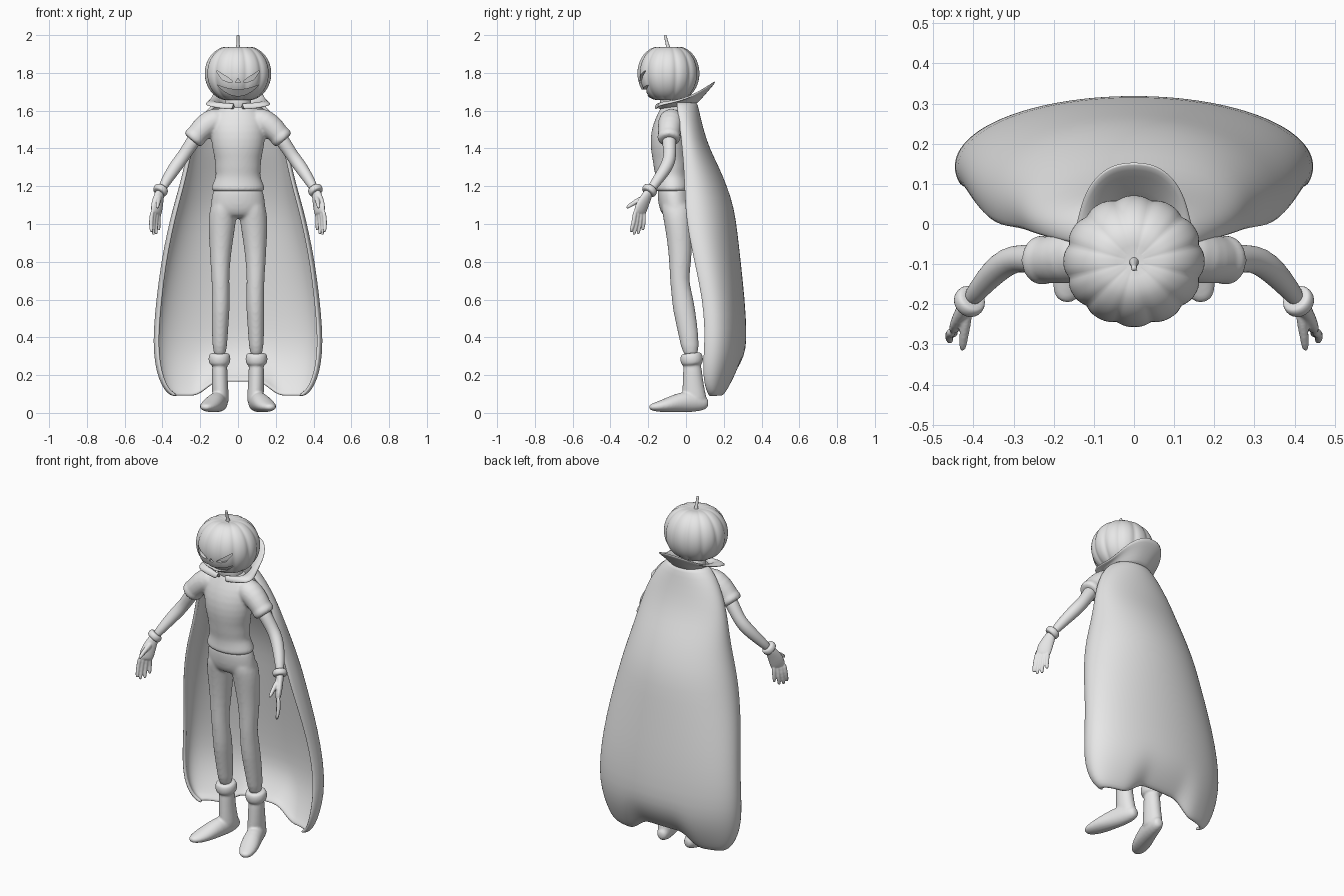
import bpy, bmesh, math
from mathutils import Vector

cube = bpy.data.objects.get("Cube")
if cube:
    bpy.data.objects.remove(cube, do_unlink=True)

GREY = (0.8, 0.8, 0.8, 1)
mat = bpy.data.materials.new("plain_grey")
mat.use_nodes = True
mat.diffuse_color = GREY
mat.node_tree.nodes["Principled BSDF"].inputs["Base Color"].default_value = GREY


def finish(name, bm, mirror=False, solid=0, subsurf=0):
    bmesh.ops.recalc_face_normals(bm, faces=bm.faces)
    for f in bm.faces:
        f.smooth = True
    me = bpy.data.meshes.new(name)
    bm.to_mesh(me)
    bm.free()
    me.materials.append(mat)
    ob = bpy.data.objects.new(name, me)
    bpy.context.collection.objects.link(ob)
    if mirror:
        ob.modifiers.new("Mirror", 'MIRROR').use_mirror_merge = False
    if solid:
        m = ob.modifiers.new("Solidify", 'SOLIDIFY')
        m.thickness, m.offset = solid, 0
    if subsurf:
        m = ob.modifiers.new("Subdivision", 'SUBSURF')
        m.levels = m.render_levels = subsurf
    return ob


def skin(bm, rows, closed):
    for a, b in zip(rows, rows[1:]):
        n = len(a)
        for i in range(n if closed else n - 1):
            j = (i + 1) % n
            bm.faces.new((a[i], a[j], b[j], b[i]))


def loft(name, rings, mirror=True, flat=False, n=16, twist=0):
    """Skin through elliptical rings (x, y, z, ru, rv) along a path."""
    bm, rows = bmesh.new(), []
    pts = [Vector(r[:3]) for r in rings]
    for i, r in enumerate(rings):
        d = pts[min(i + 1, len(pts) - 1)] - pts[max(i - 1, 0)]
        d = Vector((0, 0, 1)) if flat else d.normalized()
        u = (Vector((1, 0, 0)) - d * d.x).normalized()
        v = d.cross(u)
        u, v = u * math.cos(twist) + v * math.sin(twist), v * math.cos(twist) - u * math.sin(twist)
        angles = [math.tau * k / n for k in range(n)]
        rows.append([bm.verts.new(pts[i] + u * math.cos(a) * r[3] + v * math.sin(a) * r[4])
                     for a in angles])
    skin(bm, rows, True)
    bm.faces.new(rows[0])
    bm.faces.new(rows[-1])
    return finish(name, bm, mirror, subsurf=1)


def cuff(name, p, d, ru, rv, h):
    """Soft rolled band around a limb."""
    p, d = Vector(p), Vector(d).normalized()
    return loft(name, [(*(p + d * h * t), ru * s, rv * s)
                       for t, s in ((-1, .72), (-.9, .92), (0, 1.03), (.9, .92), (1, .72))])


def blend(name, parts, voxel, rounds):
    """Fuse overlapping parts into one soft surface."""
    bpy.ops.object.select_all(action='DESELECT')
    for ob in parts:
        ob.select_set(True)
    bpy.context.view_layer.objects.active = parts[0]
    bpy.ops.object.convert(target='MESH')
    bpy.ops.object.join()
    ob = bpy.context.view_layer.objects.active
    ob.name = name
    m = ob.modifiers.new("Remesh", 'REMESH')
    m.mode, m.voxel_size, m.use_smooth_shade = 'VOXEL', voxel, True
    m = ob.modifiers.new("Smooth", 'SMOOTH')
    m.factor, m.iterations = .5, rounds


# Pumpkin head: squared sphere with ribs that fade toward a dimpled top
HX, HY, HZ, CY, CZ = .176, .164, .151, -.093, 1.797
bm, rows = bmesh.new(), []
for j in range(1, 36):
    phi = math.pi * j / 36
    s = math.sin(phi) ** .8
    row = []
    for i in range(120):
        a = math.tau * i / 120
        rib = 1 - .058 * s * (1 - math.sqrt(.02 + .98 * math.cos(6 * a) ** 2)) ** 1.5
        dent = .02 * max(0, 1 - s / .55) ** 1.5
        z = HZ * math.cos(phi) * (.6 + .4 * rib) - math.copysign(dent, math.cos(phi))
        row.append(bm.verts.new((HX * s * rib * math.cos(a), CY + HY * s * rib * math.sin(a), CZ + z)))
    rows.append(row)
skin(bm, rows, True)
bm.faces.new(rows[0])
bm.faces.new(rows[-1])
head = finish("pumpkin_head", bm)


def carve(columns, side=1):
    """Cut a recess whose outline is given as columns (x, z_low, z_high)."""
    bm, rows = bmesh.new(), []
    for x, lo, hi in columns:
        row = []
        for z, back in ((lo, 0), (hi, 0), (hi, 1), (lo, 1)):
            f = max(.1, 1 - ((z - CZ) / HZ) ** 2) ** .4
            y = CY - HY * f * math.sqrt(max(.05, 1 - (x / HX / f) ** 2)) + .024 if back else -.32
            row.append(bm.verts.new((x * side, y, z)))
        rows.append(row)
    skin(bm, rows, True)
    bm.faces.new(rows[0])
    bm.faces.new(rows[-1])
    bmesh.ops.triangulate(bm, faces=bm.faces)
    cutter = finish("face_cutter", bm)
    cutter.hide_render = True
    m = head.modifiers.new("Carve", 'BOOLEAN')
    m.operation, m.solver, m.object = 'DIFFERENCE', 'EXACT', cutter
    bpy.context.view_layer.objects.active = head
    bpy.ops.object.modifier_apply(modifier=m.name)
    bpy.data.objects.remove(cutter, do_unlink=True)


# Carved face: slanted eyes, nose, curved grin
for side in (1, -1):
    carve([(.03, 1.753, 1.758), (.055, 1.753, 1.776), (.085, 1.765, 1.795), (.112, 1.806, 1.813)], side)
carve([(-.012, 1.75, 1.753), (0, 1.75, 1.772), (.012, 1.75, 1.753)])
grin = []
for i in range(-8, 9):
    t = i / 8
    low = 1.678 + .055 * t * t
    grin.append((.108 * t, low, low + .03 * (1 - t * t) + .003))
carve(grin)
bpy.ops.object.select_all(action='DESELECT')
head.select_set(True)
bpy.context.view_layer.objects.active = head
bpy.ops.object.shade_smooth_by_angle(angle=math.radians(40))

# Stem
loft("stem", [(0, CY, 1.89, .022, .022), (0, CY, 1.925, .015, .015), (0, -.098, 1.95, .008, .008),
              (0, -.11, 1.995, .008, .008), (0, -.111, 2.001, .007, .007)], mirror=False, n=10)

# Neck
loft("neck", [(0, -.065, 1.56, .07, .06), (0, -.07, 1.63, .07, .065), (0, -.08, 1.69, .075, .07)],
     mirror=False, flat=True)

# Shirt with rolled sleeves
shirt = [(1.635, .07, -.065, .06), (1.61, .105, -.068, .068), (1.56, .145, -.078, .085),
         (1.49, .146, -.088, .099), (1.41, .14, -.09, .1), (1.34, .122, -.083, .094),
         (1.3, .123, -.08, .092), (1.26, .117, -.077, .086), (1.235, .125, -.074, .088),
         (1.205, .138, -.07, .093), (1.18, .145, -.07, .097), (1.168, .125, -.07, .082)]
blend("shirt", [
    loft("shirt_body", [(0, y, z, rx, ry) for z, rx, y, ry in shirt], mirror=False, flat=True, n=24),
    loft("sleeve", [(.07, -.07, 1.555, .06, .06), (.12, -.076, 1.552, .073, .073),
                    (.175, -.085, 1.52, .066, .066), (.215, -.09, 1.475, .058, .06),
                    (.235, -.09, 1.455, .054, .057)]),
    cuff("sleeve_cuff", (.228, -.09, 1.46), (.6, 0, -.7), .061, .064, .024)], .008, 5)

# Trousers
seat = [(1.21, .12, -.07, .078), (1.17, .136, -.066, .087), (1.1, .147, -.057, .09),
        (1.06, .148, -.05, .083), (1.03, .125, -.045, .065)]
leg = [(1.13, .07, -.055, .07, .083), (1.06, .079, -.048, .075, .08), (1, .085, -.042, .074, .074),
       (.9, .09, -.033, .063, .067), (.8, .094, -.03, .054, .06), (.7, .093, -.036, .047, .05),
       (.62, .091, -.02, .049, .058), (.54, .092, -.01, .049, .061), (.42, .096, .013, .043, .055),
       (.28, .097, .028, .037, .044)]
blend("trousers", [
    loft("trouser_seat", [(0, y, z, rx, ry) for z, rx, y, ry in seat], mirror=False, flat=True, n=24),
    loft("trouser_leg", [(x, y, z, rx, ry) for z, x, y, rx, ry in leg], flat=True)], .008, 8)

# Boots: shaft, foot and rolled top
shaft = [(.3, .097, .03, .04, .045), (.22, .097, .035, .042, .051), (.14, .095, .038, .043, .058),
         (.08, .092, .045, .046, .066), (.04, .09, .05, .042, .064)]
blend("boots", [
    loft("boot_shaft", [(x, y, z, rx, ry) for z, x, y, rx, ry in shaft], flat=True),
    loft("boot_foot", [(.082, .119, .05, .018, .02), (.085, .10, .05, .034, .038),
                       (.098, .04, .062, .046, .059), (.118, -.03, .056, .05, .054),
                       (.14, -.09, .043, .054, .041), (.16, -.145, .033, .047, .029),
                       (.172, -.18, .03, .032, .019), (.176, -.195, .03, .014, .01)]),
    cuff("boot_cuff", (.098, .03, .285), (0, .1, -1), .06, .062, .032)], .006, 5)

# Arms
loft("arm", [(.2, -.09, 1.49, .04, .04), (.25, -.088, 1.42, .037, .037), (.285, -.085, 1.365, .034, .034),
             (.315, -.092, 1.325, .036, .036), (.35, -.12, 1.275, .034, .033),
             (.385, -.16, 1.22, .027, .027), (.412, -.195, 1.17, .021, .022)])

# Gloves: cuff, palm turned outward, fingers and thumb
cuff("glove_cuff", (.41, -.193, 1.178), (.5, -.55, -.8), .041, .042, .018)
hand = [loft("palm", [(.41, -.19, 1.18, .023, .026), (.42, -.212, 1.14, .021, .034),
                      (.429, -.232, 1.1, .02, .043), (.432, -.244, 1.065, .017, .042),
                      (.433, -.247, 1.05, .011, .034)], twist=math.radians(-40))]
for i, tip in enumerate(((.458, -.293, .957), (.447, -.277, .942), (.433, -.255, .944), (.418, -.23, .966))):
    base = Vector((.452 - .0125 * i, -.269 + .0145 * i, 1.075))
    bow = Vector((.006, .005, 0))
    hand.append(loft("finger", [(*(base.lerp(Vector(tip), t) + bow * math.sin(t * math.pi)), r, r)
                                for t, r in ((0, .013), (.4, .0125), (.75, .0115), (.96, .009), (1, .005))], n=8))
hand.append(loft("thumb", [(.415, -.21, 1.145, .016, .019), (.42, -.25, 1.125, .015, .017),
                           (.424, -.28, 1.11, .0125, .013), (.427, -.308, 1.09, .01, .011),
                           (.427, -.315, 1.083, .005, .005)], n=8))
blend("gloves", hand, .004, 3)

# Cape: rows (z, half width, edge y, back y) curling in at the edges, hem raised in the middle
cape = [(1.645, .105, -.05, .05), (1.6, .162, -.045, .06), (1.5, .222, -.03, .083), (1.4, .256, -.02, .115),
        (1.3, .278, -.012, .165), (1.2, .302, -.008, .208), (1.08, .337, -.004, .247), (.95, .368, .012, .264),
        (.79, .4, .047, .282), (.6, .424, .088, .302), (.44, .439, .1, .312), (.32, .439, .095, .31),
        (.22, .424, .09, .281), (.15, .398, .1, .245), (.11, .37, .115, .22), (.092, .335, .125, .2)]
SWEEP = math.radians(106)
bm, rows = bmesh.new(), []
for z, w, edge, back in cape:
    mid = (edge - back * math.cos(SWEEP)) / (1 - math.cos(SWEEP))
    row = []
    for i in range(-18, 19):
        a = i / 18 * SWEEP
        x = w * math.sin(a)
        k = min(1, max(0, (.235 - abs(x)) / .13))
        lift = .076 * k * k * (3 - 2 * k) * max(0, 1 - (z - .09) / .3)
        row.append(bm.verts.new((x, mid + (back - mid) * math.cos(a), z + lift)))
    rows.append(row)
skin(bm, rows, False)
finish("cape", bm, solid=.018, subsurf=1)

# Standing collar: open at the front, flaring up toward the back, with side points
bm, rows = bmesh.new(), []
for t in (0, .35, .7, 1):
    row = []
    for i in range(-18, 19):
        a = i / 18 * math.radians(172)
        c, s = math.cos(a), math.copysign(abs(math.sin(a)) ** .85, a)
        b = (1 + c) / 2
        point = math.exp(-((abs(a) - 2.15) / .42) ** 2)
        low = Vector((.09 * s, -.045 + .097 * c, 1.607 + .03 * b))
        high = Vector(((.14 + .055 * point) * s, -.015 + (.17 if c > 0 else .15) * c - .035 * point,
                       1.606 + .15 * b ** 1.6 + .008 * point))
        p = low.lerp(high, t)
        p.z += .034 * math.sin(t * math.pi) * (1 - b)
        row.append(bm.verts.new(p))
    rows.append(row)
skin(bm, rows, False)
finish("collar", bm, solid=.012, subsurf=1)
